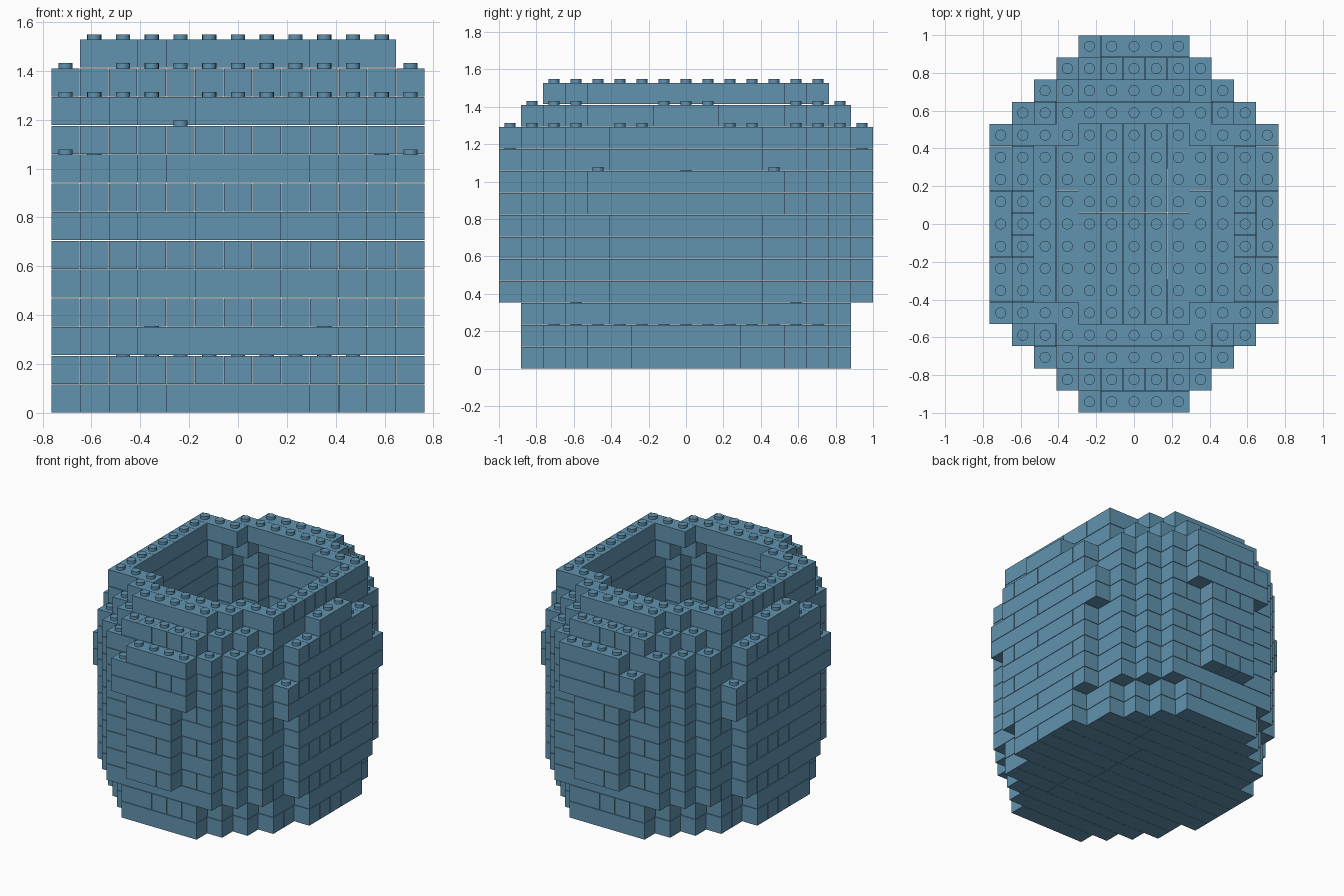
import bpy, bmesh
from mathutils import Matrix

cube = bpy.data.objects.get("Cube")
if cube:
    bpy.data.objects.remove(cube, do_unlink=True)

U = 2 / 17            # one grid cell, also the height of a course
GAP = 0.0015          # half of the seam between bricks
STUD_R, STUD_H = 0.029, 0.021
MAX_LEN = 8           # longest brick in cells

mat = bpy.data.materials.new("steel blue")
mat.use_nodes = True
blue = (0.12, 0.29, 0.43, 1)
mat.diffuse_color = blue
mat.node_tree.nodes["Principled BSDF"].inputs["Base Color"].default_value = blue


def plan(halves):
    """Cells of a symmetric outline: half width for each row out from the middle."""
    return {(i, s * j) for j, h in enumerate(halves) for s in (1, -1)
            for i in range(-h, h + 1)}


# Outlines of the courses, from the base to the rim
base = plan([6, 6, 6, 5, 5, 4, 3, 2])
lower = plan([6, 6, 6, 6, 5, 5, 4, 3])
body = lower | plan([0] * 8 + [1])
wide = lower | plan([0] * 8 + [2])
knobs = {(i, j) for i in (6, -6) for j in (4, -4)}
shoulder = plan([6, 6, 5, 5, 5, 4, 3, 2])
rim = plan([5, 5, 5, 5, 5, 3, 2])

# Hollow inside
hollow = plan([4, 4, 4, 4, 4, 3, 2])
foot_hollow = plan([4, 4, 4, 4, 4, 2, 2])
shoulder_hollow = plan([4, 4, 4, 4, 3, 2])
rim_hollow = plan([4, 4, 4, 4, 2])

courses = [base, base, lower - foot_hollow]
courses += [body - hollow] * 4
courses += [(body | knobs) - hollow, (wide | knobs) - hollow]
courses += [wide - hollow - {(5, 0), (-5, 0)}]
courses += [wide - hollow - {(-2, 8), (-2, -8)}]
courses += [shoulder - shoulder_hollow, rim - rim_hollow]


def bricks(cells, along_x):
    """Split a course into straight bricks: (first cell, last cell)."""
    key = (lambda c: (c[1], c[0])) if along_x else (lambda c: c)
    step = (1, 0) if along_x else (0, 1)
    runs = []
    for c in sorted(cells, key=key):
        if runs:
            last = runs[-1][-1]
            if c == (last[0] + step[0], last[1] + step[1]) and len(runs[-1]) < MAX_LEN:
                runs[-1].append(c)
                continue
        runs.append([c])
    return [(r[0], r[-1]) for r in runs]


def finish(bm, name):
    mesh = bpy.data.meshes.new(name)
    bm.to_mesh(mesh)
    bm.free()
    mesh.materials.append(mat)
    obj = bpy.data.objects.new(name, mesh)
    bpy.context.collection.objects.link(obj)
    return obj


def add_brick(bm, a, b, z):
    size = ((b[0] - a[0] + 1) * U - GAP, (b[1] - a[1] + 1) * U - GAP, U - 2 * GAP)
    mid = ((a[0] + b[0]) / 2 * U, (a[1] + b[1]) / 2 * U, z + U / 2)
    bmesh.ops.create_cube(bm, size=1, matrix=Matrix.Translation(mid) @ Matrix.Diagonal((*size, 1)))


def add_stud(bm, cell, z):
    spot = Matrix.Translation((cell[0] * U, cell[1] * U, z + STUD_H / 2 - GAP))
    bmesh.ops.create_cone(bm, cap_ends=True, segments=16, radius1=STUD_R,
                          radius2=STUD_R, depth=STUD_H, matrix=spot)


# Brick courses, with studs wherever nothing sits on top
for n, cells in enumerate(courses):
    bm = bmesh.new()
    for a, b in bricks(cells, n % 2 == 0):
        add_brick(bm, a, b, n * U)
    finish(bm, f"brick_course_{n + 1}")

    above = courses[n + 1] if n + 1 < len(courses) else set()
    bare = cells - above
    if bare:
        bm = bmesh.new()
        for cell in bare:
            add_stud(bm, cell, (n + 1) * U)
        studs = finish(bm, f"studs_{n + 1}")
        bpy.ops.object.select_all(action="DESELECT")
        studs.select_set(True)
        bpy.context.view_layer.objects.active = studs
        bpy.ops.object.shade_smooth_by_angle()
